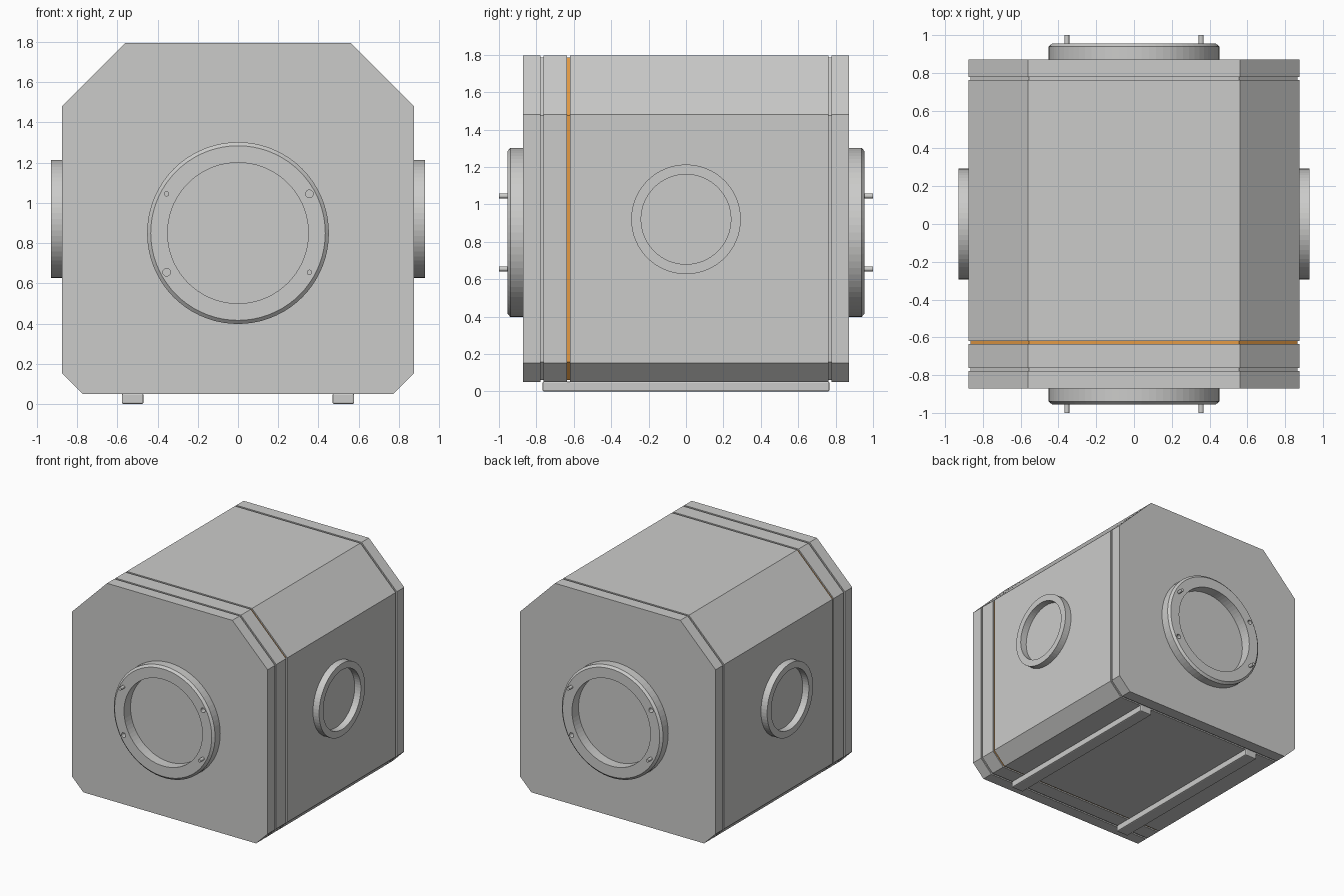
import bpy, bmesh, math
from mathutils import Matrix, Vector

old = bpy.data.objects.get("Cube")
if old:
    bpy.data.objects.remove(old, do_unlink=True)


def material(name, rgb):
    m = bpy.data.materials.new(name)
    m.use_nodes = True
    m.diffuse_color = (*rgb, 1)
    m.node_tree.nodes["Principled BSDF"].inputs["Base Color"].default_value = (*rgb, 1)
    return m


GREY = material("light_grey", (0.6, 0.6, 0.59))
ORANGE = material("orange", (0.78, 0.33, 0.06))


def finish(name, bm, *mats):
    bmesh.ops.recalc_face_normals(bm, faces=bm.faces)
    mesh = bpy.data.meshes.new(name)
    bm.to_mesh(mesh)
    bm.free()
    for m in mats:
        mesh.materials.append(m)
    obj = bpy.data.objects.new(name, mesh)
    bpy.context.collection.objects.link(obj)
    return obj


def along(direction, centre):
    """Matrix that turns local z to a direction and moves to a centre."""
    return Matrix.Translation(centre) @ Vector(direction).to_track_quat('Z', 'Y').to_matrix().to_4x4()


def lathe_ring(name, profile, matrix, segments=64):
    """Closed (radius, height) profile spun into a ring."""
    bm = bmesh.new()
    rings = []
    for i in range(segments):
        a = math.tau * i / segments
        rings.append([bm.verts.new((r * math.cos(a), r * math.sin(a), h)) for r, h in profile])
    n = len(profile)
    for i in range(segments):
        p, q = rings[i], rings[(i + 1) % segments]
        for j in range(n):
            k = (j + 1) % n
            bm.faces.new((p[j], q[j], q[k], p[k]))
    bm.transform(matrix)
    return finish(name, bm, GREY)


def cylinder(name, radius, length, matrix, segments=64):
    bm = bmesh.new()
    bmesh.ops.create_cone(bm, cap_ends=True, segments=segments, radius1=radius,
                          radius2=radius, depth=length, matrix=matrix)
    return finish(name, bm, GREY)


# Body: chamfered section carried along y, with three shallow grooves
HALF_X, HALF_Y, BOTTOM, TOP = 0.875, 0.872, 0.05, 1.795
GROOVE_DEPTH, GROOVE_HALF = 0.01, 0.008
STRIPE_Y = -0.628


def section(inset):
    t = inset * math.tan(math.pi / 8)
    right = [(0.772 - t, BOTTOM + inset), (HALF_X - inset, 0.153 + t),
             (HALF_X - inset, 1.48 - t), (0.56 - t, TOP - inset)]
    return right + [(-x, z) for x, z in reversed(right)]


stations = [(-HALF_Y, 0)]
for y in (-0.77, STRIPE_Y, 0.77):
    lo, hi = y - GROOVE_HALF, y + GROOVE_HALF
    stations += [(lo, 0), (lo, GROOVE_DEPTH), (hi, GROOVE_DEPTH), (hi, 0)]
stations.append((HALF_Y, 0))

bm = bmesh.new()
loops = [[bm.verts.new((x, y, z)) for x, z in section(d)] for y, d in stations]
for a, b in zip(loops, loops[1:]):
    for i in range(8):
        j = (i + 1) % 8
        bm.faces.new((a[i], a[j], b[j], b[i]))
bm.faces.new(loops[0])
bm.faces.new(loops[-1])
for f in bm.faces:
    # Only the floor of the middle groove lies exactly on the stripe line
    if abs(f.calc_center_median().y - STRIPE_Y) < 0.002:
        f.material_index = 1
finish("body", bm, GREY, ORANGE)

# Large docking flanges with two pins and two sockets on each end
FLANGE = 0.083
flange_profile = [(0.35, -0.005), (0.452, -0.005), (0.452, FLANGE - 0.016),
                  (0.434, FLANGE), (0.35, FLANGE)]
for side, s in (("front", -1), ("back", 1)):
    axis = (0, s, 0)
    ring = lathe_ring(side + "_flange", flange_profile, along(axis, (0, s * HALF_Y, 0.85)), 72)
    cylinder(side + "_flange_plate", 0.345, 0.008, along(axis, (0, s * HALF_Y, 0.85)), 72)
    for level, v in (("upper", 1), ("lower", -1)):
        z = 0.85 + v * 0.195
        # Pins sit on one diagonal, sockets on the other
        cylinder(f"{side}_{level}_pin", 0.013, 0.08,
                 along(axis, (s * v * 0.355, s * 0.96, z)), 16)
        cutter = cylinder("socket_cutter", 0.019, 0.1,
                          along(axis, (-s * v * 0.355, s * 0.965, z)), 16)
        cutter.hide_render = True
        mod = ring.modifiers.new("socket", 'BOOLEAN')
        mod.operation = 'DIFFERENCE'
        mod.solver = 'EXACT'
        mod.object = cutter
        bpy.context.view_layer.objects.active = ring
        bpy.ops.object.modifier_apply(modifier=mod.name)
        bpy.data.objects.remove(cutter, do_unlink=True)

# Side ports and bottom rails
for side, s in (("left", 1), ("right", -1)):
    port = along((s, 0, 0), (s * HALF_X, 0, 0.92))
    lathe_ring(side + "_port", [(0.24, -0.005), (0.293, -0.005), (0.293, 0.055), (0.24, 0.055)], port)
    cylinder(side + "_port_plate", 0.234, 0.008, port)

    bm = bmesh.new()
    bmesh.ops.create_cube(bm, size=1, matrix=Matrix.Translation((s * 0.524, 0, 0.026))
                          @ Matrix.Diagonal((0.108, 1.535, 0.052, 1)))
    bmesh.ops.bevel(bm, geom=bm.edges[:], offset=0.008, segments=2, profile=0.5, affect='EDGES')
    finish(side + "_rail", bm, GREY)
